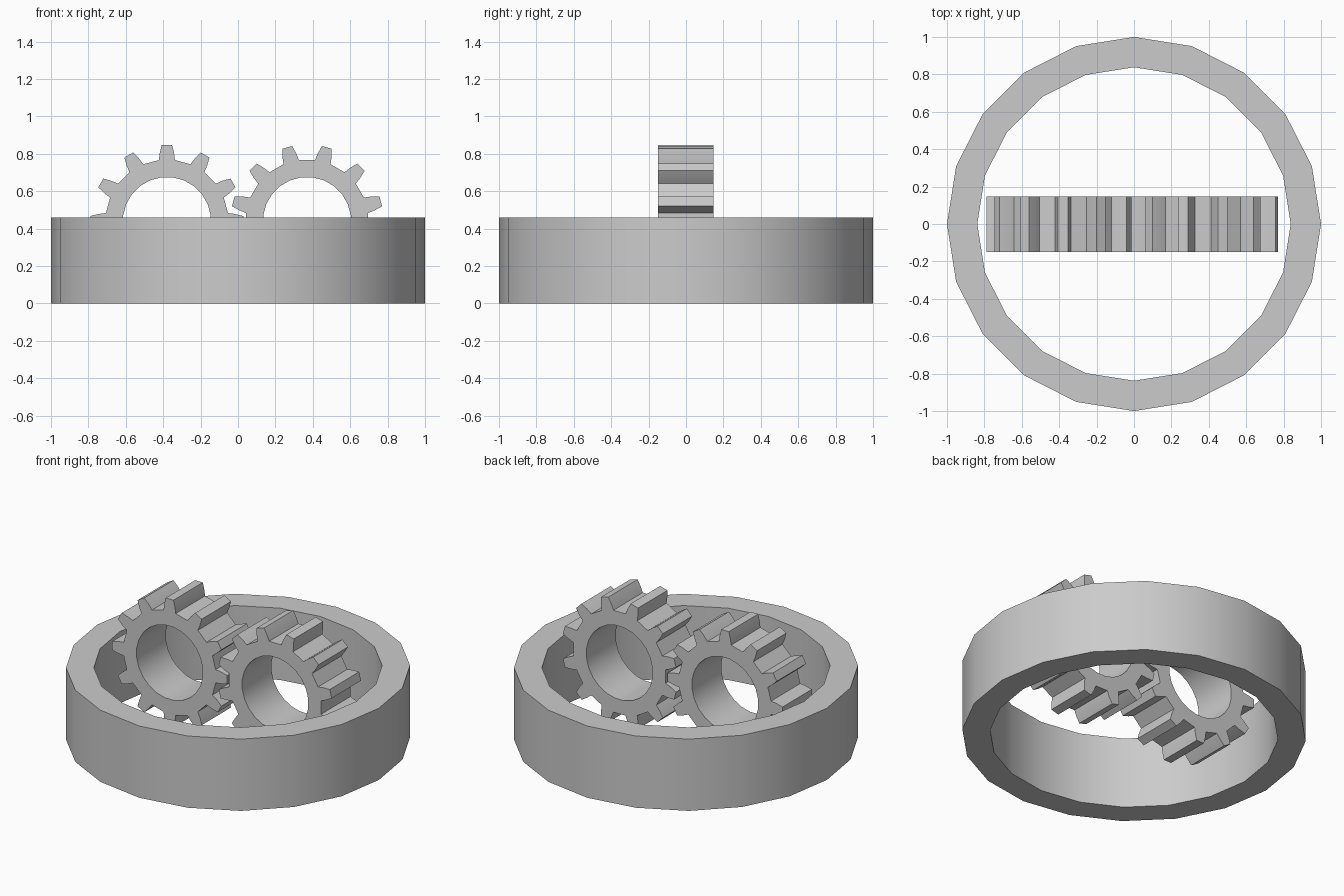
import bpy, bmesh
from math import sin, cos, pi, radians

if "Cube" in bpy.data.objects:
    bpy.data.objects.remove(bpy.data.objects["Cube"])


def band(name, outer, inner, lo, hi, place):
    """Closed loop solid between matching outer and inner outlines.
    outer holds k points for each inner point gap; inner index comes with it."""
    bm = bmesh.new()
    O = [[bm.verts.new(place(x, y, h)) for x, y in outer] for h in (lo, hi)]
    I = [[bm.verts.new(place(x, y, h)) for x, y in inner] for h in (lo, hi)]
    n, m = len(outer), len(inner)
    k = 2 * n // m
    for loop, cnt in ((O, n), (I, m)):
        for i in range(cnt):
            j = (i + 1) % cnt
            bm.faces.new((loop[0][i], loop[0][j], loop[1][j], loop[1][i]))
    # end caps: a plain quad, or tooth sector plus gap quad
    for e in (0, 1):
        if n == m:
            for i in range(n):
                j = (i + 1) % n
                bm.faces.new((O[e][i], O[e][j], I[e][j], I[e][i]))
        else:
            for t in range(m // 2):
                o, a, b, c = t * k, 2 * t, 2 * t + 1, (2 * t + 2) % m
                root = [O[e][o + q] for q in range(k)]
                bm.faces.new((root[0], root[-1], I[e][b], I[e][a]))
                bm.faces.new(root)
                bm.faces.new((root[-1], O[e][(o + k) % n], I[e][c], I[e][b]))
    bmesh.ops.recalc_face_normals(bm, faces=bm.faces)
    me = bpy.data.meshes.new(name)
    bm.to_mesh(me)
    bm.free()
    ob = bpy.data.objects.new(name, me)
    bpy.context.collection.objects.link(ob)
    bpy.ops.object.select_all(action='DESELECT')
    ob.select_set(True)
    bpy.context.view_layer.objects.active = ob
    bpy.ops.object.shade_smooth_by_angle(angle=radians(25))
    return ob


def polar(r, a):
    return r * cos(a), r * sin(a)


# Outer ring, 20 sides
circle = lambda r: [polar(r, i * pi / 10) for i in range(20)]
band("outer_ring", circle(1.0), circle(0.838), 0, 0.46, lambda x, y, h: (x, y, h))

# Tooth outline: radius and angle from the tooth centre
TOOTH = [(0.329, -7.5), (0.366, -6.0), (0.409, -3.8),
         (0.409, 3.8), (0.366, 6.0), (0.329, 7.5)]


def gear(name, cx, cz, turn):
    outer, inner = [], []
    for t in range(12):
        a = radians(30 * t + turn)
        outer += [polar(r, a + radians(d)) for r, d in TOOTH]
        inner += [polar(0.236, a + radians(d)) for d in (-7.5, 7.5)]
    band(name, outer, inner, -0.15, 0.147, lambda x, y, h: (cx + x, h, cz + y))


# Two meshing upright gears
gear("left_gear", -0.38, 0.44, 0)
gear("right_gear", 0.369, 0.44, 15)
